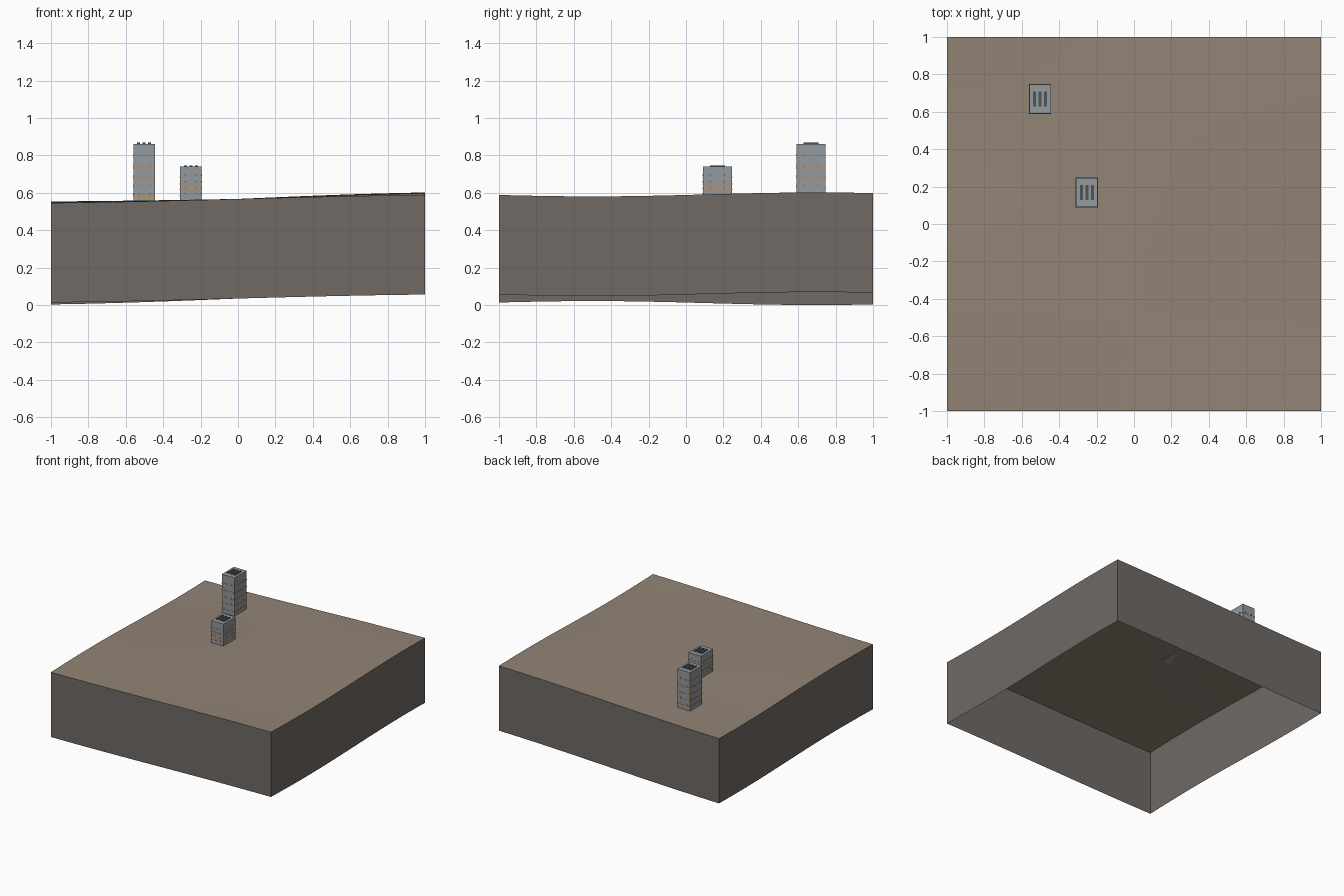
import bpy
import bmesh
from math import sin, pi
from mathutils import Matrix

if "Cube" in bpy.data.objects:
    bpy.data.objects.remove(bpy.data.objects["Cube"])


def material(name, r, g, b):
    m = bpy.data.materials.new(name)
    m.use_nodes = True
    m.diffuse_color = (r, g, b, 1)
    shader = m.node_tree.nodes["Principled BSDF"]
    shader.inputs["Base Color"].default_value = (r, g, b, 1)
    shader.inputs["Roughness"].default_value = 0.9
    return m


SOIL = material("brown_soil", 0.29, 0.23, 0.18)
EARTH = material("dark_earth", 0.16, 0.143, 0.13)
CONCRETE = material("grey_concrete", 0.29, 0.32, 0.34)
ORANGE = material("orange_trim", 0.68, 0.25, 0.05)
GLASS = material("blue_glass", 0.08, 0.18, 0.34)
METAL = material("dark_metal", 0.08, 0.085, 0.09)
DEPTH = 0.5325


def height(x, y):
    """Gently rolling ground, rising towards the left side."""
    ramp = 0.5 * x + 0.5 * sin(pi * x / 2)
    return 0.567 + ramp * (0.024 + 0.0105 * sin(pi * (y - 0.1) / 1.2))


def finish(bm, name, mat):
    mesh = bpy.data.meshes.new(name)
    bm.to_mesh(mesh)
    bm.free()
    mesh.materials.append(mat)
    obj = bpy.data.objects.new(name, mesh)
    bpy.context.collection.objects.link(obj)
    return obj


def ground_grid():
    bm = bmesh.new()
    bmesh.ops.create_grid(bm, x_segments=32, y_segments=32, size=1)
    for v in bm.verts:
        v.co.z = height(v.co.x, v.co.y)
    return bm


def add_box(bm, x, y, z, sx, sy, sz):
    """Box centred on x and y, standing on z."""
    place = Matrix.Translation((x, y, z + sz / 2)) @ Matrix.Diagonal((sx, sy, sz, 1))
    bmesh.ops.create_cube(bm, size=1, matrix=place)


# Ground surface
ground = finish(ground_grid(), "ground", SOIL)
for p in ground.data.polygons:
    p.use_smooth = True

# Side walls, open underneath
bm = ground_grid()
surface = bm.faces[:]
rim = [e for e in bm.edges if e.is_boundary]
lower = bmesh.ops.extrude_edge_only(bm, edges=rim)["geom"]
for v in lower:
    if isinstance(v, bmesh.types.BMVert):
        v.co.z -= DEPTH
bmesh.ops.delete(bm, geom=surface, context='FACES')
bm.normal_update()
for f in bm.faces:
    c = f.calc_center_median()
    if f.normal.x * c.x + f.normal.y * c.y < 0:
        f.normal_flip()
finish(bm, "side_walls", EARTH)

W, D = 0.116, 0.156


def tower(name, x, y, top, floors):
    base = height(x, y)
    bm = bmesh.new()
    add_box(bm, x, y, base, W, D, top - base)
    finish(bm, name + "_body", CONCRETE)

    # Thin trim around each floor
    bm = bmesh.new()
    for z in floors:
        add_box(bm, x, y, z - 0.0025, W + 0.003, D + 0.003, 0.005)
    finish(bm, name + "_floor_trim", ORANGE)

    # Small window panes on all four sides
    bm = bmesh.new()
    for z in floors:
        for k in (-1, 1):
            add_box(bm, x + k * W / 4, y, z + 0.008, 0.008, D + 0.002, 0.007)
            add_box(bm, x, y + k * D / 4, z + 0.008, W + 0.002, 0.008, 0.007)
    finish(bm, name + "_windows", GLASS)

    # Roof vents
    bm = bmesh.new()
    for k in (-1, 0, 1):
        add_box(bm, x + k * 0.03, y, top, 0.016, 0.08, 0.007)
    finish(bm, name + "_roof_vents", METAL)


tower("tall_tower", -0.502, 0.668, 0.862, [0.58, 0.627, 0.678, 0.732, 0.79])
tower("short_tower", -0.252, 0.168, 0.74, [0.585, 0.614, 0.648, 0.682])
